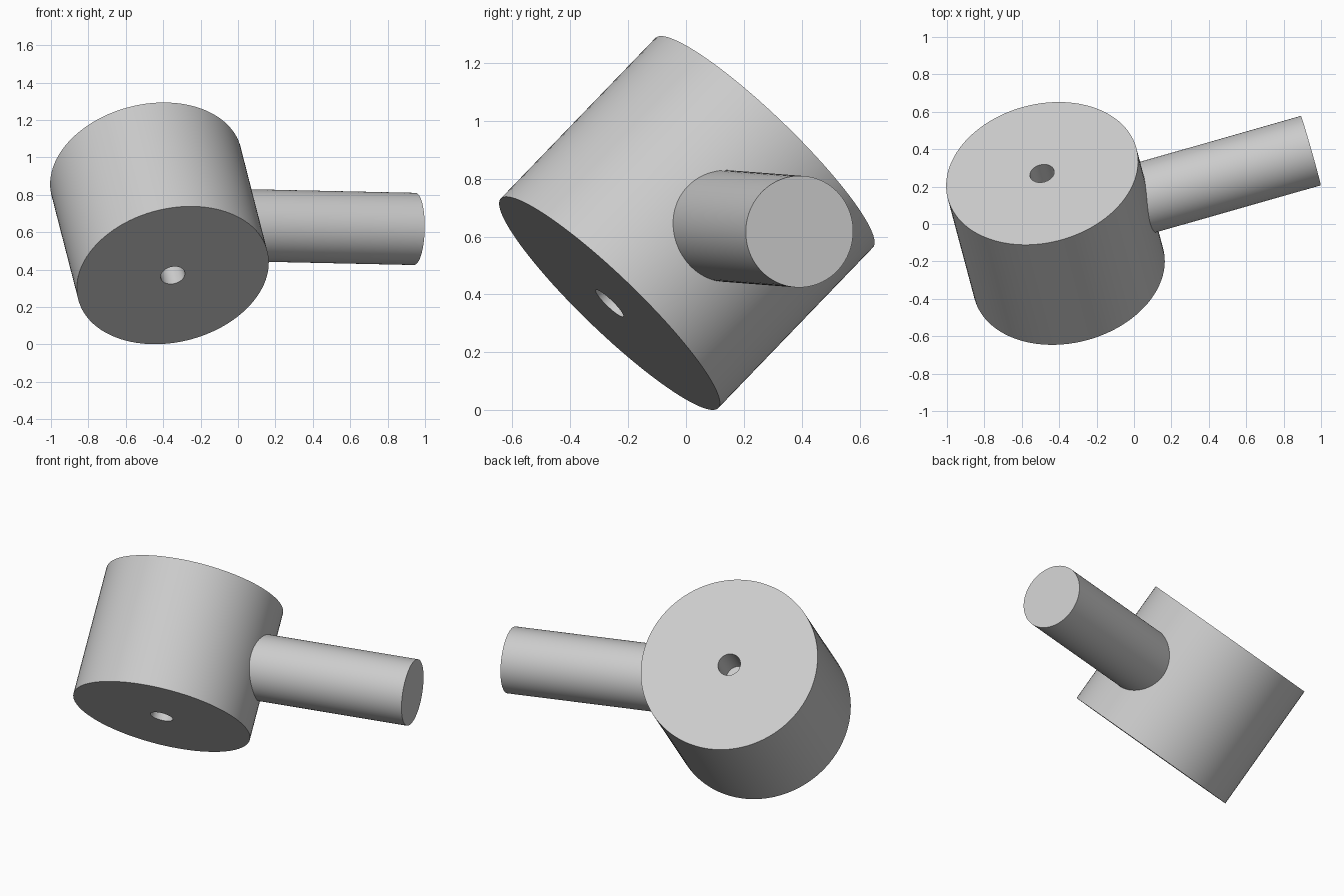
import bpy, bmesh, math
from mathutils import Matrix, Vector

default = bpy.data.objects.get("Cube")
if default:
    bpy.data.objects.remove(default, do_unlink=True)

# Plain grey material
grey = bpy.data.materials.new("plain grey")
grey.use_nodes = True
colour = (0.6, 0.6, 0.6, 1)
grey.diffuse_color = colour
grey.node_tree.nodes["Principled BSDF"].inputs["Base Color"].default_value = colour


def lathe(name, profile, start, axis, steps=96):
    """Revolve (radius, height) points about an axis leaving start."""
    bm = bmesh.new()
    verts = [bm.verts.new((r, 0, h)) for r, h in profile]
    edges = [bm.edges.new(pair) for pair in zip(verts, verts[1:])]
    bmesh.ops.spin(bm, geom=verts + edges, cent=(0, 0, 0), axis=(0, 0, 1),
                   angle=math.tau, steps=steps, use_merge=True)
    bmesh.ops.remove_doubles(bm, verts=bm.verts, dist=0.0001)
    bmesh.ops.recalc_face_normals(bm, faces=bm.faces)
    turn = Vector(axis).to_track_quat("Z", "Y").to_matrix().to_4x4()
    bm.transform(Matrix.Translation(start) @ turn)
    mesh = bpy.data.meshes.new(name)
    bm.to_mesh(mesh)
    bm.free()
    mesh.materials.append(grey)
    obj = bpy.data.objects.new(name, mesh)
    bpy.context.collection.objects.link(obj)
    bpy.ops.object.select_all(action="DESELECT")
    obj.select_set(True)
    bpy.context.view_layer.objects.active = obj
    bpy.ops.object.shade_smooth_by_angle(angle=math.radians(30))
    return obj


# Tilted drum head, with a round hole sunk into each end
centre = Vector((-0.42, 0.003, 0.647))
head_axis = Vector((-0.182, 0.682, 0.708)).normalized()
half, radius, bore, floor = 0.392, 0.522, 0.066, 0.193
lathe("head", [(0, -floor), (bore, -floor), (bore, -half), (radius, -half),
               (radius, half), (bore, half), (bore, floor), (0, floor)],
      centre, head_axis)

# Round handle leaving the head at a right angle
handle_axis = Vector((0.961, 0.274, -0.021)).normalized()
grip, length = 0.193, 1.42
lathe("handle", [(0, 0), (grip, 0), (grip, length), (0, length)],
      centre, handle_axis)
